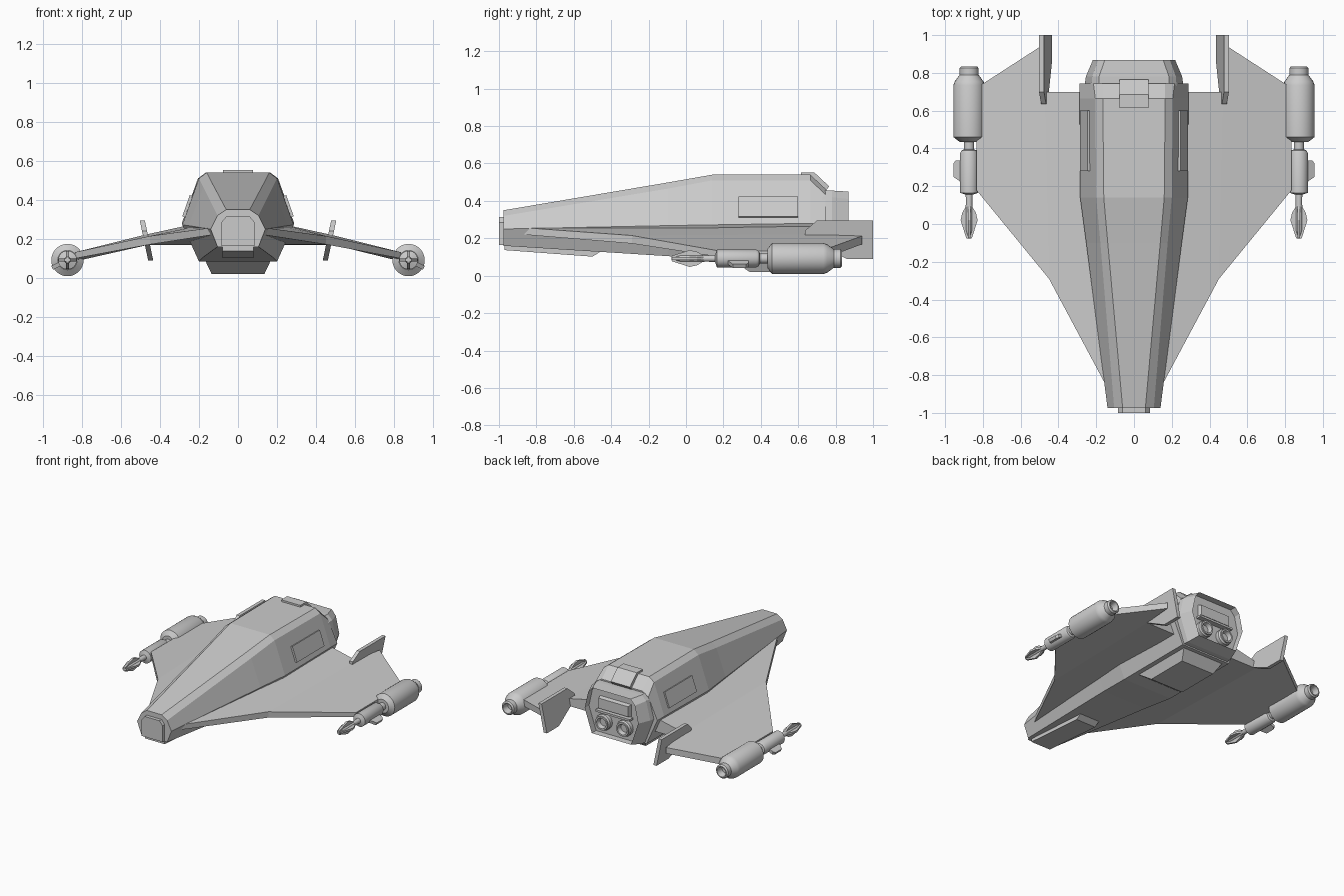
import bpy, bmesh, math
from mathutils import Matrix, Vector

if "Cube" in bpy.data.objects:
    bpy.data.objects.remove(bpy.data.objects["Cube"])


def finish(name, bm, mirror=False, smooth=False):
    bmesh.ops.recalc_face_normals(bm, faces=bm.faces)
    me = bpy.data.meshes.new(name)
    bm.to_mesh(me)
    bm.free()
    ob = bpy.data.objects.new(name, me)
    bpy.context.collection.objects.link(ob)
    if mirror:
        ob.modifiers.new("mirror", 'MIRROR').use_mirror_merge = False
    if smooth:
        bpy.context.view_layer.objects.active = ob
        ob.select_set(True)
        bpy.ops.object.shade_smooth_by_angle(angle=math.radians(35))
        ob.select_set(False)
    return ob


def add_loft(bm, rings, cap=True):
    vs = [[bm.verts.new(p) for p in r] for r in rings]
    n = len(vs[0])
    for a, b in zip(vs, vs[1:]):
        for i in range(n):
            bm.faces.new((a[i], a[(i + 1) % n], b[(i + 1) % n], b[i]))
    if cap:
        bm.faces.new(vs[0][::-1])
        return bm.faces.new(vs[-1])


def loft(name, rings, **kw):
    bm = bmesh.new()
    add_loft(bm, rings)
    return finish(name, bm, **kw)


def section(y, top, chamfer, mid, bottom):
    """Eight-sided hull ring; each argument is (half width, z)."""
    right = [bottom, mid, chamfer, top]
    return [(x, y, z) for x, z in right] + [(-x, y, z) for x, z in right[::-1]]


def rect(x, z0, z1, y, dy=0):
    return [(-x, y, z0), (x, y, z0), (x, y + dy, z1), (-x, y + dy, z1)]


def slab(hx, y0, y1, z):
    return [(-hx, y0, z), (hx, y0, z), (hx, y1, z), (-hx, y1, z)]


def lathe(name, profile, cx, cz, n=24):
    """Closed profile of (y, radius) turned around an axis along y."""
    rings = [[(cx + r * math.cos(2 * math.pi * i / n), y,
               cz + r * math.sin(2 * math.pi * i / n)) for i in range(n)]
             for y, r in profile]
    return loft(name, rings, mirror=True, smooth=True)


# Main hull, nose to sloped rear shoulder
loft("hull", [
    section(-.975, (.06, .35), (.105, .32), (.14, .25), (.105, .16)),
    section(-.10, (.139, .498), (.178, .465), (.253, .268), (.18, .105)),
    section(.14, (.16, .54), (.2, .51), (.285, .272), (.2, .085)),
    section(.665, (.165, .54), (.205, .51), (.288, .28), (.2, .085)),
    section(.745, (.165, .465), (.215, .435), (.288, .28), (.2, .085)),
])

# Rear engine block with recessed end face
bm = bmesh.new()
end = add_loft(bm, [
    section(.73, (.185, .455), (.225, .42), (.262, .285), (.19, .095)),
    section(.78, (.185, .455), (.222, .42), (.255, .285), (.185, .095)),
    section(.868, (.155, .45), (.19, .41), (.218, .285), (.16, .115)),
])
bmesh.ops.inset_region(bm, faces=[end], thickness=.035)
bmesh.ops.translate(bm, vec=(0, -.05, 0), verts=[
    v for f in bmesh.ops.extrude_discrete_faces(bm, faces=[end])["faces"] for v in f.verts])
finish("rear_block", bm)

# Rear nozzles and panel inside the recess
lathe("rear_nozzle", [(.81, .058), (.845, .058), (.855, .05), (.865, .05),
                      (.865, .038), (.835, .03)], .085, .205, 20)
loft("rear_panel", [rect(.13, .29, .385, .81), rect(.12, .3, .375, .845)])
loft("rear_panel_bar", [rect(.14, .275, .29, .81), rect(.14, .275, .29, .856)])

# Nose cap
cap = [(-.085, .165), (.085, .165), (.085, .285), (.06, .315), (-.06, .315), (-.085, .285)]
loft("nose_cap", [[(x, y, z) for x, z in cap] for y in (-1.0, -.95)])

# Chin slab and belly block
loft("chin_slab", [
    [(-.08, -.97, .137), (.08, -.97, .137), (.08, -.5, .102), (-.08, -.5, .102)],
    [(-.08, -.97, .17), (.08, -.97, .17), (.08, -.44, .14), (-.08, -.44, .14)]])
loft("belly_block", [slab(.135, .34, .66, .02), slab(.168, .24, .72, .09)])

# Roof hatch bent over the rear shoulder
hatch = [(.615, .553), (.685, .553), (.765, .478), (.745, .45), (.66, .52), (.615, .52)]
loft("roof_hatch", [[(x, y, z) for y, z in hatch] for x in (-.078, .078)])

# Side panels lying on the sloped flanks
bm = bmesh.new()
bmesh.ops.create_cube(bm, size=1, matrix=Matrix.Translation((.252, .44, .365))
                      @ Matrix.Rotation(math.radians(-19.5), 4, 'Y')
                      @ Matrix.Diagonal((.03, .32, .115, 1)))
finish("side_panel", bm, mirror=True)

# Wings: inner and outer panels as (x, y, top z, bottom z)
kink, tail, notch = (.45, -.29, .215, .172), (.495, .94, .212, .168), (.473, .7, .222, .17)
bm = bmesh.new()
for panel in ([(.14, -.87, .257, .22), kink, notch, (.2, .7, .282, .17), (.14, .1, .28, .165)],
              [kink, (.835, .18, .132, .1), (.835, .72, .132, .085), tail, notch]):
    add_loft(bm, [[(x, y, b) for x, y, t, b in panel], [(x, y, t) for x, y, t, b in panel]])
finish("wing", bm, mirror=True)

# Tilted tail fins
fin = [(.635, .24), (.70, .295), (1.0, .295), (1.0, .09), (.86, .09), (.70, .17), (.635, .21)]
loft("tail_fin", [[(.49 - (.295 - z) * .21 + dx, y, z) for y, z in fin]
                  for dx in (-.013, .013)], mirror=True)

# Wingtip pods
PX, PZ = .873, .092
lathe("pod_body", [(.435, .05), (.46, .083), (.735, .083), (.755, .076), (.79, .05),
                   (.825, .05), (.835, .042), (.835, .035), (.79, .025)], PX, PZ)
lathe("pod_barrel", [(.06, .016), (.155, .018), (.165, .048), (.375, .048), (.39, .04),
                     (.395, .027), (.45, .027)], PX, PZ)
lathe("pod_tip_core", [(-.07, .008), (-.03, .018), (.1, .018)], PX, PZ, 12)

# Crossed vanes on the pod tips
bm = bmesh.new()
vane = [(-.078, .004), (-.075, .015), (.02, .045), (.06, .036), (.1, .012)]
for k in range(4):
    a = k * math.pi / 2
    u, w = Vector((math.cos(a), 0, math.sin(a))), Vector((-math.sin(a), 0, math.cos(a)))
    ring = vane + [(.1, 0), (-.078, 0)]
    add_loft(bm, [[Vector((PX, y, PZ)) + u * r + w * s for y, r in ring] for s in (-.007, .007)])
finish("pod_vanes", bm, mirror=True)

# Small outward fin on each barrel
a = math.radians(-27)
pod_fin = [(.22, .04), (.25, .088), (.32, .088), (.335, .075), (.335, .04)]
loft("pod_fin", [[(PX + r * math.cos(a) + s * math.sin(a), y, PZ + r * math.sin(a) - s * math.cos(a))
                  for y, r in pod_fin] for s in (-.011, .011)], mirror=True)
